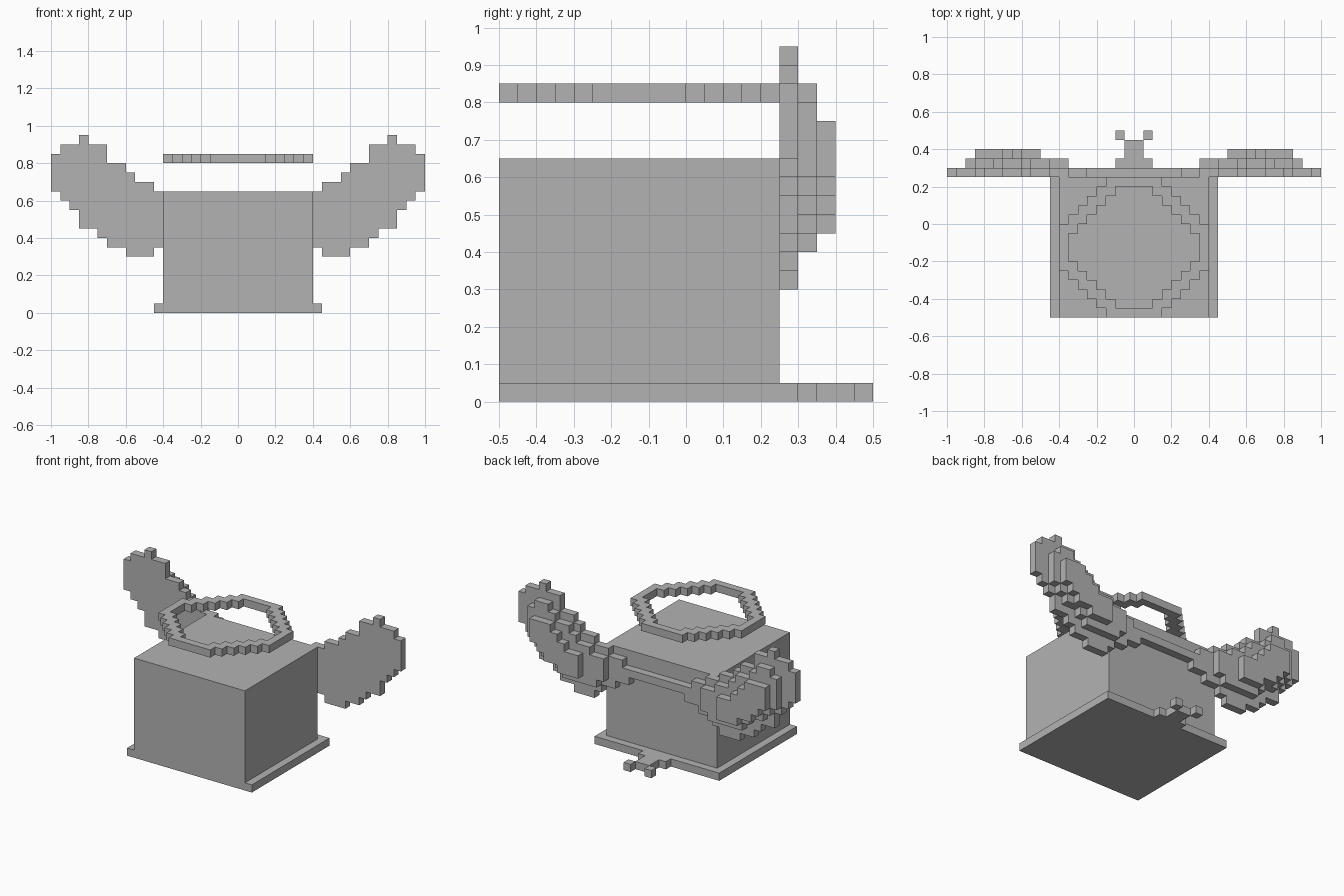
import bpy
import bmesh
from mathutils import Vector

U = 0.05  # size of one block

cube = bpy.data.objects.get("Cube")
if cube:
    bpy.data.objects.remove(cube, do_unlink=True)

grey = bpy.data.materials.new("plain_grey")
grey.use_nodes = True
grey.diffuse_color = (0.45, 0.45, 0.45, 1)
grey.node_tree.nodes["Principled BSDF"].inputs["Base Color"].default_value = (0.45, 0.45, 0.45, 1)


def finish(name, bm):
    bmesh.ops.recalc_face_normals(bm, faces=bm.faces)
    mesh = bpy.data.meshes.new(name)
    bm.to_mesh(mesh)
    bm.free()
    mesh.materials.append(grey)
    obj = bpy.data.objects.new(name, mesh)
    bpy.context.collection.objects.link(obj)
    return obj


def box(name, lo, hi):
    """Box between two corners, in blocks."""
    bm = bmesh.new()
    bmesh.ops.create_cube(bm, size=1)
    lo, hi = Vector(lo) * U, Vector(hi) * U
    for v in bm.verts:
        v.co = Vector([(a + b) / 2 + c * (b - a) for a, b, c in zip(lo, hi, v.co)])
    return finish(name, bm)


def stepped(name, start, spans, place, depth):
    """Stepped outline from one (low, high) span per block column, extruded."""
    top, bottom = [], []
    for i, (low, high) in enumerate(spans):
        for x in (start + i, start + i + 1):
            top.append((x, high))
            bottom.append((x, low))
    outline = []
    for p in top + bottom[::-1]:
        if not outline or outline[-1] != p:
            outline.append(p)
    bm = bmesh.new()
    face = bm.faces.new([bm.verts.new(Vector(place(*p)) * U) for p in outline])
    ext = bmesh.ops.extrude_face_region(bm, geom=[face])
    moved = [g for g in ext["geom"] if isinstance(g, bmesh.types.BMVert)]
    bmesh.ops.translate(bm, verts=moved, vec=Vector(depth) * U)
    return finish(name, bm)


def mirror(obj):
    obj.modifiers.new("mirror", "MIRROR").use_axis[0] = True


# Body and base
box("body", (-8, -10, 1), (8, 5, 13))
box("base_plate", (-9, -10, 0), (9, 6, 1))

# Tail with two small tips
box("tail_root", (-2, 6, 0), (2, 7, 1))
box("tail_stem", (-1, 7, 0), (1, 9, 1))
mirror(box("tail_tip", (1, 9, 0), (2, 10, 1)))

# Floating ring: a front and a back arc of stepped blocks
MID = -2.5
outer = [7.5, 7.5, 7.5, 6.5, 5.5, 4.5, 3.5, 2.5]
inner = [6.5, 6.5, 5.5, 4.5, 3.5, 2.5, 1.5, 0]
arc = list(zip(inner, outer))
arc = arc[::-1] + arc
for name, side in (("ring_back", 1), ("ring_front", -1)):
    stepped(name, -8, arc, lambda x, y: (x, MID + side * y, 16), (0, 0, 1))

# Wings: full outline joined by a band, then two smaller raised layers
band = [(10, 11)] * 4 + [(9, 11), (9, 12), (8, 12), (8, 13)]
wing = [(7, 13), (6, 14), (6, 14), (6, 15), (7, 16), (7, 16), (8, 18),
        (9, 18), (9, 19), (11, 18), (12, 18), (13, 17)]
half = band + wing
stepped("wings", -20, half[::-1] + half, lambda x, z: (x, 5, z), (0, 1, 0))

middle = [(9, 12), (8, 12), (8, 13), (8, 13), (8, 14), (8, 15), (9, 15),
          (10, 16), (10, 17), (11, 17), (12, 16)]
mirror(stepped("wing_middle_layer", 7, middle, lambda x, z: (x, 6, z), (0, 1, 0)))

crest = [(9, 12), (9, 12), (9, 13), (10, 14), (10, 15), (11, 15), (12, 15)]
mirror(stepped("wing_top_layer", 10, crest, lambda x, z: (x, 7, z), (0, 1, 0)))
